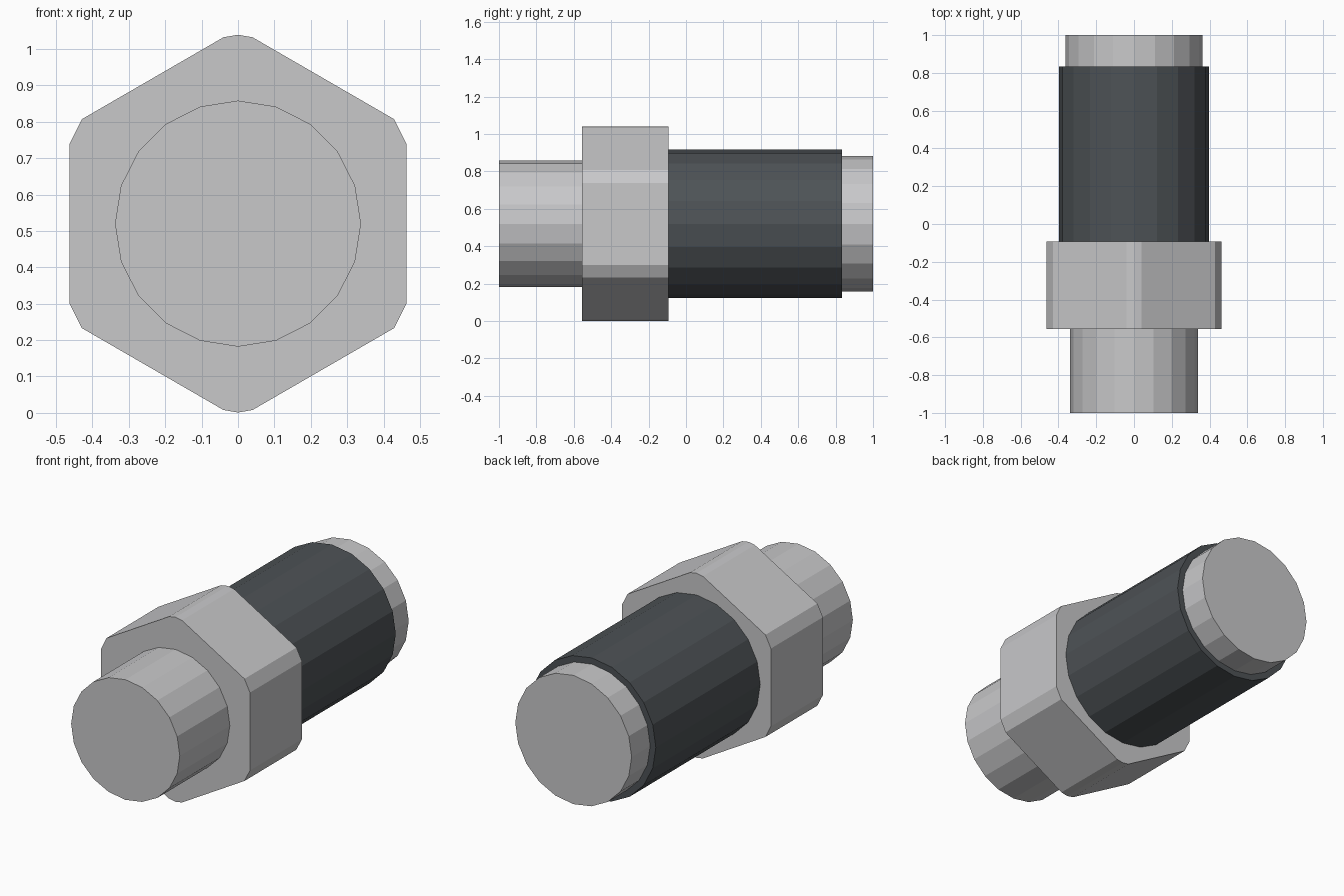
import bpy, bmesh
from math import sin, cos, tau

cube = bpy.data.objects.get("Cube")
if cube:
    bpy.data.objects.remove(cube, do_unlink=True)

AXIS_Z = 0.52
SIDES = 20


def material(name, rgb):
    mat = bpy.data.materials.new(name)
    mat.use_nodes = True
    mat.diffuse_color = (*rgb, 1)
    mat.node_tree.nodes["Principled BSDF"].inputs["Base Color"].default_value = (*rgb, 1)
    return mat


def circle(radius):
    return [(radius * sin(tau * i / SIDES), radius * cos(tau * i / SIDES))
            for i in range(SIDES)]


def prism(name, outline, y_front, y_back, mat):
    """Extrude an x/z outline along y, with flat capped ends."""
    bm = bmesh.new()
    face = bm.faces.new([bm.verts.new((x, y_front, z)) for x, z in outline])
    ext = bmesh.ops.extrude_face_region(bm, geom=[face], use_keep_orig=True)
    verts = [g for g in ext["geom"] if isinstance(g, bmesh.types.BMVert)]
    bmesh.ops.translate(bm, verts=verts, vec=(0, y_back - y_front, 0))
    bmesh.ops.recalc_face_normals(bm, faces=bm.faces)
    mesh = bpy.data.meshes.new(name)
    bm.to_mesh(mesh)
    bm.free()
    mesh.materials.append(mat)
    obj = bpy.data.objects.new(name, mesh)
    obj.location.z = AXIS_Z
    bpy.context.collection.objects.link(obj)
    return obj


steel = material("light_grey_metal", (0.58, 0.58, 0.59))
rubber = material("dark_grey_sleeve", (0.075, 0.085, 0.093))

# Hexagon with trimmed corners: one quarter, mirrored both ways
quarter = [(0, 0.519), (0.04, 0.512), (0.429, 0.287), (0.463, 0.219)]
right_half = quarter + [(x, -z) for x, z in reversed(quarter)]
hexagon = right_half + [(-x, z) for x, z in reversed(right_half[1:-1])]

# Parts from front to back
prism("front_stub", circle(0.338), -1.0, -0.555, steel)
prism("hex_nut", hexagon, -0.555, -0.093, steel)
prism("sleeve", circle(0.397), -0.093, 0.835, rubber)
prism("rear_stub", circle(0.362), 0.835, 1.0, steel)
